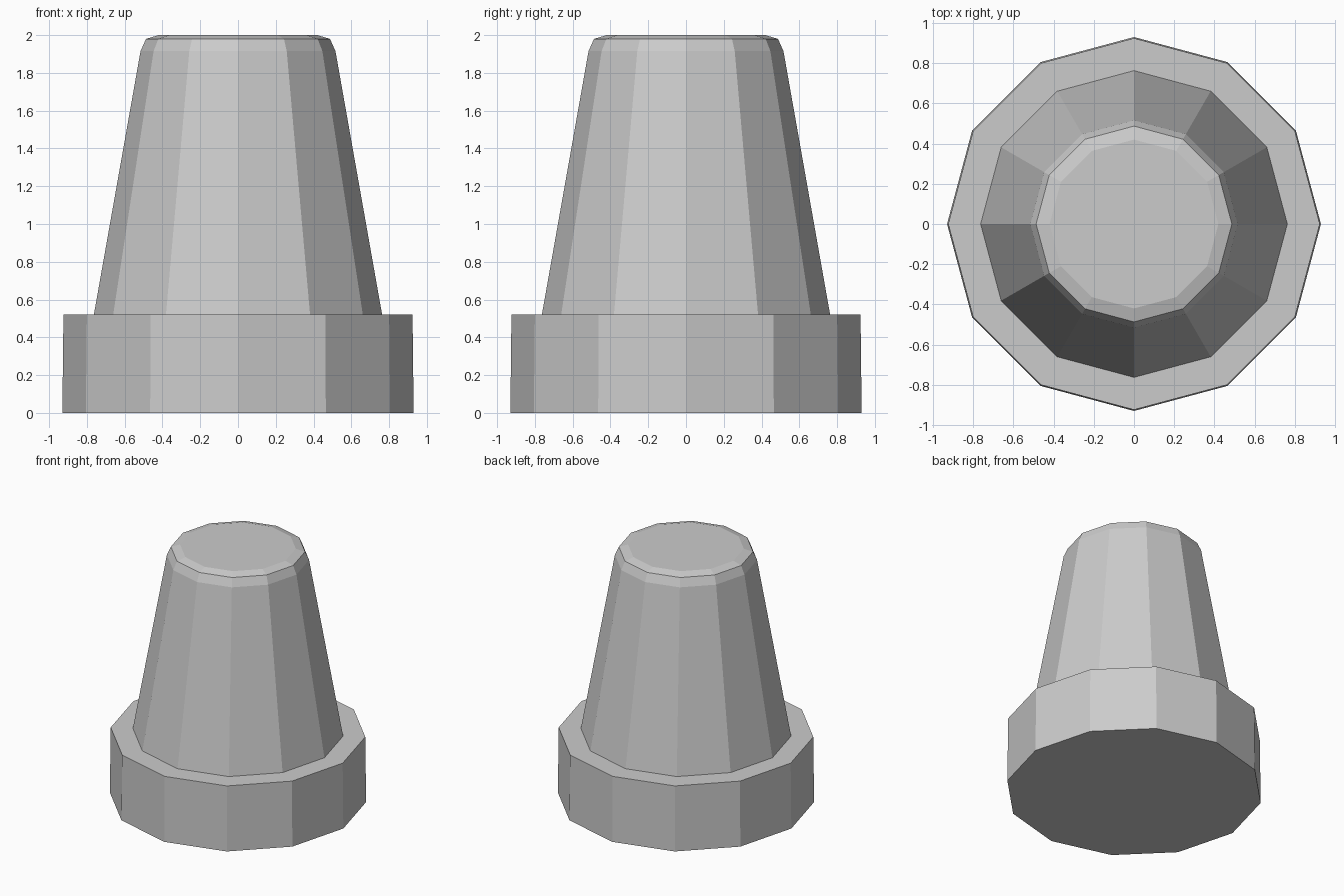
import bpy
import math

cube = bpy.data.objects.get("Cube")
if cube:
    bpy.data.objects.remove(cube, do_unlink=True)

SIDES = 12

grey = bpy.data.materials.new("light_grey")
grey.use_nodes = True
colour = (0.6, 0.6, 0.6, 1)
grey.diffuse_color = colour
grey.node_tree.nodes["Principled BSDF"].inputs["Base Color"].default_value = colour


def lathe(name, profile):
    """Flat-faced closed solid turned from (radius, height) pairs, bottom to top."""
    verts = []
    for r, z in profile:
        for i in range(SIDES):
            a = math.tau * i / SIDES
            verts.append((r * math.cos(a), r * math.sin(a), z))
    faces = [tuple(reversed(range(SIDES)))]
    for ring in range(len(profile) - 1):
        low, high = ring * SIDES, (ring + 1) * SIDES
        for i in range(SIDES):
            j = (i + 1) % SIDES
            faces.append((low + i, low + j, high + j, high + i))
    faces.append(tuple(range(len(verts) - SIDES, len(verts))))
    mesh = bpy.data.meshes.new(name)
    mesh.from_pydata(verts, [], faces)
    mesh.materials.append(grey)
    obj = bpy.data.objects.new(name, mesh)
    bpy.context.collection.objects.link(obj)
    return obj


# Wide collar at the bottom, with a slight draft
lathe("base_collar", [(0.93, 0), (0.924, 0.52)])

# Tapered body with a rounded top rim, seated inside the collar
lathe("tapered_body", [(0.78, 0.42), (0.763, 0.52), (0.516, 1.915),
                       (0.487, 1.98), (0.42, 2.0)])
